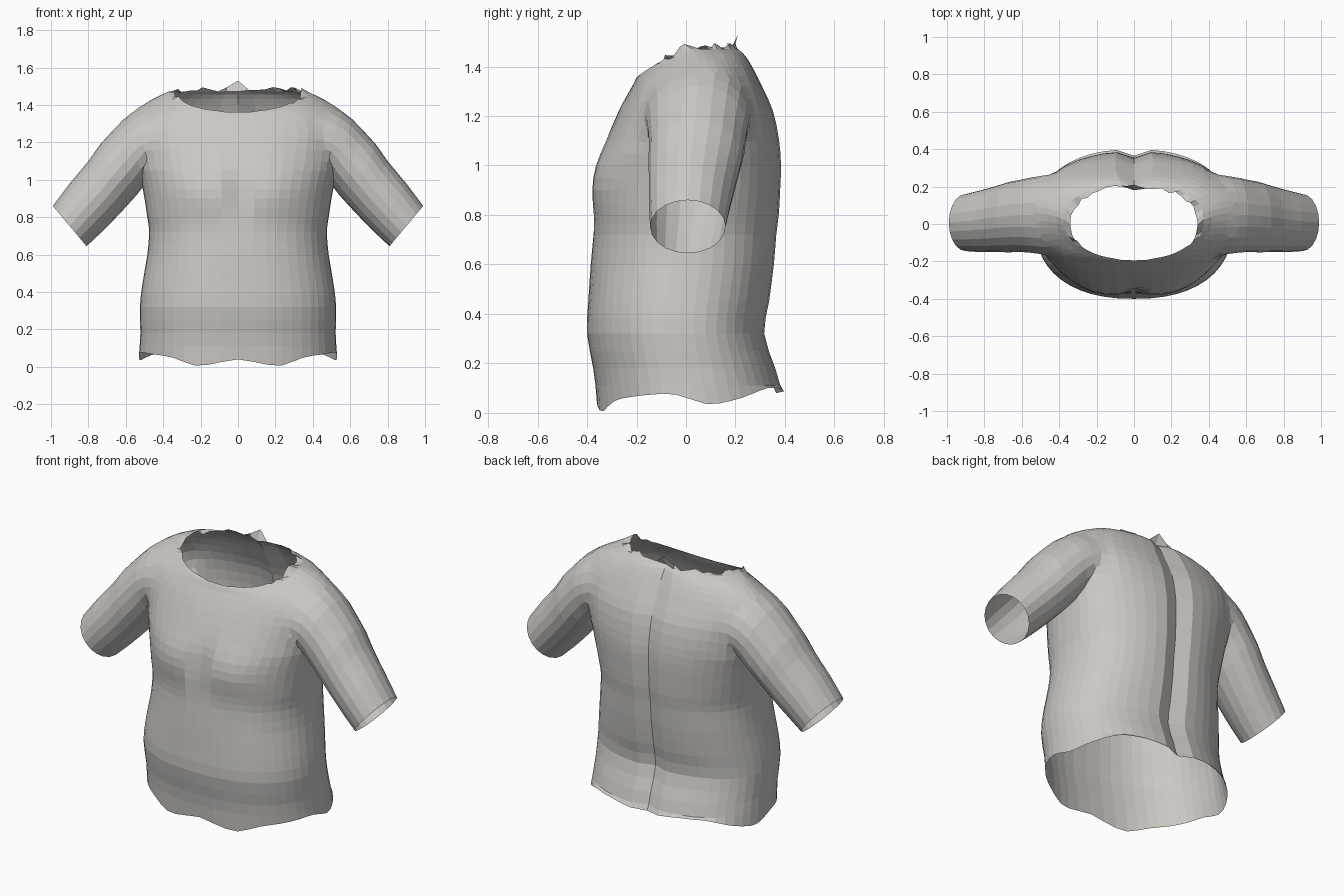
import bpy, bmesh, random
from math import sin, cos, pi, exp

random.seed(4)
cube = bpy.data.objects.get("Cube")
if cube:
    bpy.data.objects.remove(cube, do_unlink=True)

cloth = bpy.data.materials.new("warm grey cloth")
cloth.use_nodes = True
colour = (0.60, 0.575, 0.55, 1)
cloth.diffuse_color = colour
cloth.node_tree.nodes["Principled BSDF"].inputs["Base Color"].default_value = colour

SEGMENTS = 48


def smooth_rows(rows, steps):
    """Catmull-Rom interpolation between rows of numbers."""
    out = []
    for i in range(len(rows) - 1):
        a, b, c, d = rows[max(i - 1, 0)], rows[i], rows[i + 1], rows[min(i + 2, len(rows) - 1)]
        for k in range(steps):
            t = k / steps
            out.append([0.5 * (2 * q + (r - p) * t + (2 * p - 5 * q + 4 * r - s) * t * t
                               + (3 * q - p - 3 * r + s) * t ** 3)
                        for p, q, r, s in zip(a, b, c, d)])
    return out + [list(rows[-1])]


def sample(values, t):
    """Linear lookup in evenly spaced values, t from 0 to 1."""
    x = t * (len(values) - 1)
    i = min(int(x), len(values) - 2)
    return values[i] + (values[i + 1] - values[i]) * (x - i)


def loft(bm, rings):
    """Closed tube; the end fans get material index 1 so they can be opened later."""
    loops = [[bm.verts.new(p) for p in ring] for ring in rings]
    n = len(loops[0])
    for a, b in zip(loops, loops[1:]):
        for i in range(n):
            bm.faces.new((a[i], a[(i + 1) % n], b[(i + 1) % n], b[i]))
    for loop in (loops[0], loops[-1]):
        centre = bm.verts.new([sum(v.co[k] for v in loop) / n for k in range(3)])
        for i in range(n):
            bm.faces.new((loop[i], loop[(i + 1) % n], centre)).material_index = 1


def make_object(name, bm):
    bmesh.ops.recalc_face_normals(bm, faces=bm.faces)
    mesh = bpy.data.meshes.new(name)
    bm.to_mesh(mesh)
    bm.free()
    mesh.materials.append(cloth)
    mesh.materials.append(cloth)
    obj = bpy.data.objects.new(name, mesh)
    bpy.context.collection.objects.link(obj)
    return obj


# Torso rows: height, half width, front y, back y, side y, front drop
TORSO = [
    (0.06, 0.53, -0.36, 0.40, 0.02, 0), (0.18, 0.522, -0.375, 0.365, 0, 0),
    (0.32, 0.525, -0.40, 0.32, -0.02, 0), (0.45, 0.51, -0.395, 0.34, -0.02, 0),
    (0.60, 0.485, -0.385, 0.36, 0, 0), (0.72, 0.475, -0.375, 0.37, 0, 0),
    (0.80, 0.485, -0.375, 0.38, 0, 0), (0.90, 0.50, -0.38, 0.385, 0.02, 0),
    (1.00, 0.52, -0.365, 0.388, 0.03, 0), (1.10, 0.55, -0.325, 0.38, 0.04, 0),
    (1.22, 0.57, -0.272, 0.355, 0.05, 0), (1.32, 0.57, -0.235, 0.31, 0.06, 0.03),
    (1.40, 0.52, -0.212, 0.27, 0.06, 0.07), (1.455, 0.42, -0.20, 0.235, 0.05, 0.1),
    (1.48, 0.34, -0.19, 0.20, 0, 0.115)]
HEM = (0.04, 0, 0.055, 0.07, 0.08, 0.03, 0.06, 0.1, 0.1, 0.08)


def torso_ring(row, is_hem, is_neck):
    z, w, front, back, side, drop = row
    ring = []
    for i in range(SEGMENTS):
        a = 2 * pi * i / SEGMENTS
        s, c = sin(a), cos(a)
        x = w * (abs(s) ** 0.86) * (1 if s > 0 else -1)
        reach = front - side if c > 0 else back - side
        y = side + reach * abs(c) ** 0.9
        # Centre creases at the breastbone and along the spine
        crease = exp(-(x / 0.05) ** 2)
        chest = exp(-((z - 0.93) / 0.12) ** 2)
        if c > 0:
            y += 0.03 * crease * chest
            y -= 0.012 * chest * exp(-((abs(x) - 0.22) / 0.12) ** 2)
        elif not is_neck:
            y -= 0.035 * crease
        h = z - drop * max(c, 0)
        if is_hem:
            h = sample(HEM, min(a, 2 * pi - a) / pi)
        if is_neck and c < 0.6:
            h += 0.05 if i == SEGMENTS // 2 else random.uniform(-0.02, 0.02)
            y += random.uniform(-0.012, 0.012)
        ring.append((x, y, h))
    return ring


bm = bmesh.new()
rows = smooth_rows(TORSO, 2)
loft(bm, [torso_ring(r, k == 0, k == len(rows) - 1) for k, r in enumerate(rows)])
shirt = make_object("shirt", bm)

# Sleeve rows: top x, top z, bottom x, bottom z, front y, back y
SLEEVE = [
    (0.38, 1.36, 0.33, 1.10, -0.15, 0.25), (0.55, 1.385, 0.45, 1.03, -0.17, 0.27),
    (0.67, 1.28, 0.54, 0.92, -0.155, 0.245), (0.80, 1.10, 0.66, 0.79, -0.15, 0.205),
    (0.90, 0.98, 0.74, 0.71, -0.15, 0.18), (0.99, 0.86, 0.81, 0.645, -0.145, 0.16)]
bm = bmesh.new()
for side in (1, -1):
    rings = []
    for tx, tz, bx, bz, front, back in smooth_rows(SLEEVE, 2):
        ring = []
        for i in range(20):
            a = 2 * pi * i / 20
            t = (1 - cos(a)) / 2
            y = (front + back) / 2 + (back - front) / 2 * sin(a)
            ring.append((side * (tx + (bx - tx) * t), y, tz + (bz - tz) * t))
        rings.append(ring)
    loft(bm, rings)
sleeves = make_object("sleeve_helper", bm)

# Weld the sleeves to the torso
union = shirt.modifiers.new("join sleeves", "BOOLEAN")
union.operation = "UNION"
union.solver = "EXACT"
union.object = sleeves
bpy.context.view_layer.update()
graph = bpy.context.evaluated_depsgraph_get()
joined = bpy.data.meshes.new_from_object(shirt.evaluated_get(graph))
shirt.modifiers.clear()
bpy.data.objects.remove(sleeves, do_unlink=True)

# Open the neck, hem and cuffs, then relax the shoulder seams
bm = bmesh.new()
bm.from_mesh(joined)
bmesh.ops.delete(bm, geom=[f for f in bm.faces if f.material_index == 1], context="FACES")
bmesh.ops.remove_doubles(bm, verts=bm.verts, dist=0.008)
seam = [v for v in bm.verts if 0.38 < abs(v.co.x) < 0.68 and v.co.z > 1.1 and not v.is_boundary]
for _ in range(4):
    bmesh.ops.smooth_vert(bm, verts=seam, factor=0.5, use_axis_x=True, use_axis_y=True, use_axis_z=True)
for f in bm.faces:
    f.smooth = False
    f.material_index = 0
bm.to_mesh(joined)
bm.free()
joined.materials.clear()
joined.materials.append(cloth)
shirt.data = joined
